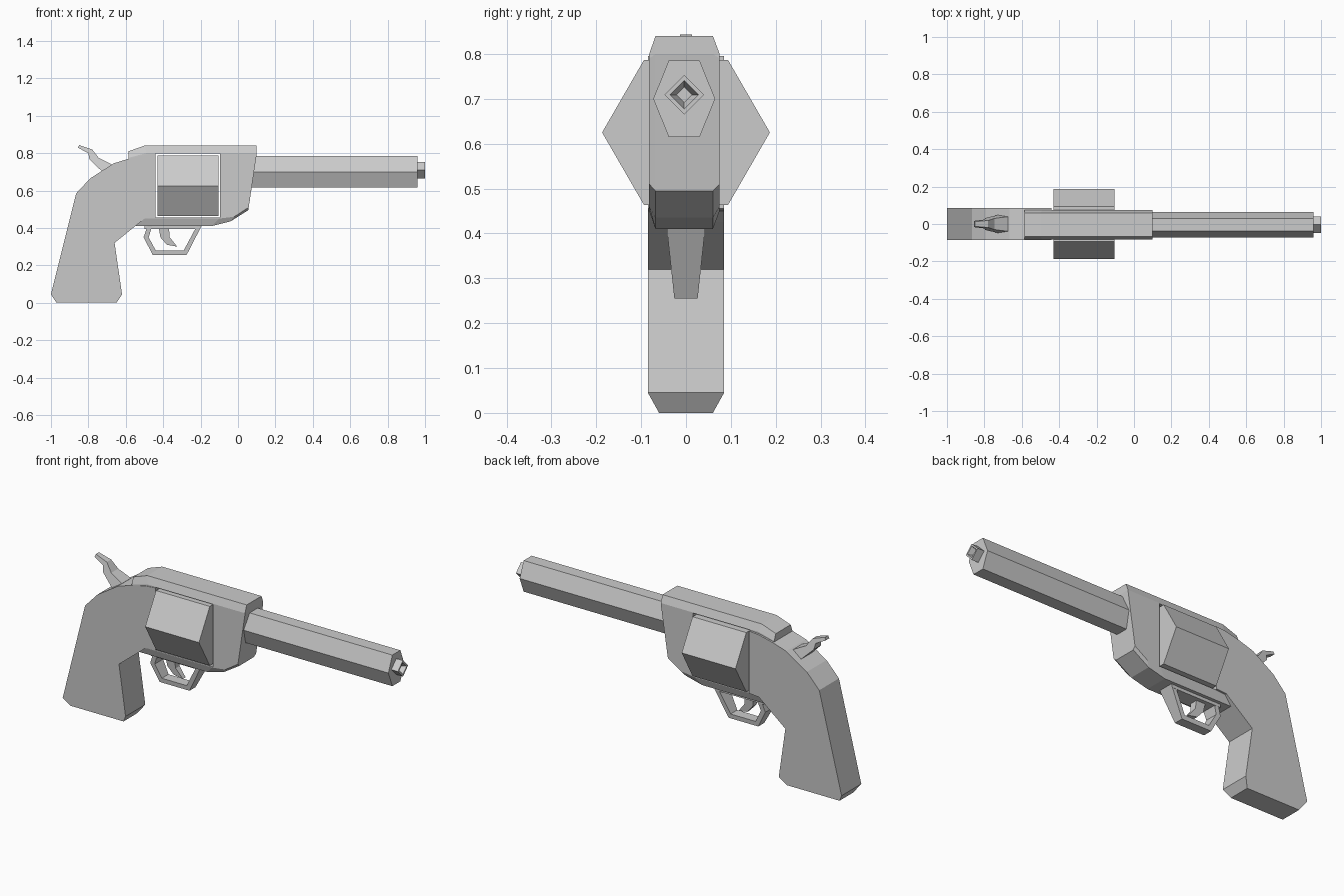
import bpy, bmesh
from math import cos, sin, pi

if "Cube" in bpy.data.objects:
    bpy.data.objects.remove(bpy.data.objects["Cube"])


def loft(name, rings):
    """Skin equal-sized rings of 3D points and cap both ends."""
    bm = bmesh.new()
    vs = [[bm.verts.new(p) for p in r] for r in rings]
    n = len(rings[0])
    for a, b in zip(vs, vs[1:]):
        for i in range(n):
            j = (i + 1) % n
            bm.faces.new((a[i], a[j], b[j], b[i]))
    bm.faces.new(vs[0][::-1])
    bm.faces.new(vs[-1])
    bmesh.ops.recalc_face_normals(bm, faces=bm.faces)
    me = bpy.data.meshes.new(name)
    bm.to_mesh(me)
    bm.free()
    ob = bpy.data.objects.new(name, me)
    bpy.context.collection.objects.link(ob)
    return ob


def plate(name, profile, width):
    """Side profile (x, z) given a half width that may depend on z."""
    return loft(name, [[(x, s * width(z), z) for x, z in profile] for s in (-1, 1)])


def ring(x, n, ry, rz, y, z):
    """Polygon facing along x, with a corner on each side."""
    return [(x, y + ry * cos(2 * pi * i / n), z + rz * sin(2 * pi * i / n)) for i in range(n)]


# grip, running up to the rear of the cylinder window, chamfered at the butt
grip = [(-0.97, 0), (-0.65, 0), (-0.62, 0.045), (-0.66, 0.32), (-0.53, 0.425),
        (-0.5, 0.45), (-0.44, 0.455), (-0.44, 0.795), (-0.5, 0.79), (-0.585, 0.77),
        (-0.665, 0.745), (-0.79, 0.665), (-0.865, 0.585), (-1.0, 0.045)]
plate("grip", grip, lambda z: 0.06 if z < 0.01 else 0.085)

# frame with bevelled top strap and underside
outer = [(-0.585, 0.76), (-0.585, 0.81), (-0.5, 0.84), (0.10, 0.84), (0.10, 0.80),
         (0.055, 0.495), (-0.04, 0.435), (-0.14, 0.41), (-0.55, 0.41)]
inner = [(-0.585, 0.76), (-0.585, 0.775), (-0.49, 0.80), (0.10, 0.80), (0.099, 0.79),
         (0.057, 0.51), (-0.02, 0.46), (-0.10, 0.45), (-0.53, 0.45)]
frame = loft("frame", [[(x, y, z) for x, z in pts] for y, pts in
                       ((-0.082, inner), (-0.068, outer), (0.060, outer), (0.075, inner))])

# cylinder window cut through the frame
cutter = plate("window_cutter", [(-0.44, 0.455), (-0.095, 0.455), (-0.095, 0.797), (-0.44, 0.797)],
               lambda z: 0.3)
mod = frame.modifiers.new("window", "BOOLEAN")
mod.operation, mod.solver, mod.object = "DIFFERENCE", "EXACT", cutter
bpy.context.view_layer.objects.active = frame
bpy.ops.object.modifier_apply(modifier=mod.name)
bpy.data.objects.remove(cutter)

# six-sided cylinder
loft("cylinder", [ring(x, 6, 0.187, 0.187, 0, 0.625) for x in (-0.43, -0.105)])

# six-sided barrel and hollow diamond muzzle
loft("barrel", [ring(x, 6, 0.069, 0.098, -0.004, 0.70) for x in (0.04, 0.96)])
loft("muzzle", [ring(x, 4, r, r, -0.004, 0.709) for x, r in
                ((0.95, 0.044), (1.0, 0.044), (1.0, 0.032), (0.965, 0.017))])

# trigger guard, narrowing downwards
guard = [(-0.48, 0.42), (-0.505, 0.35), (-0.455, 0.255), (-0.275, 0.255), (-0.19, 0.42),
         (-0.215, 0.42), (-0.29, 0.28), (-0.44, 0.28), (-0.478, 0.35), (-0.455, 0.42)]
plate("trigger_guard", guard, lambda z: 0.026 + 0.107 * (z - 0.255))
plate("guard_plate", [(-0.5, 0.393), (-0.205, 0.393), (-0.195, 0.42), (-0.5, 0.42)], lambda z: 0.042)

# trigger
trigger = [(-0.425, 0.41), (-0.415, 0.35), (-0.38, 0.31), (-0.325, 0.30), (-0.365, 0.35), (-0.37, 0.41)]
plate("trigger", trigger, lambda z: 0.012 + 0.1 * (z - 0.30))

# hammer, narrowing to the thumb spur
hammer = [(-0.85, 0.843), (-0.78, 0.82), (-0.745, 0.775), (-0.67, 0.737), (-0.66, 0.70),
          (-0.725, 0.70), (-0.795, 0.768), (-0.80, 0.80), (-0.855, 0.828)]
plate("hammer", hammer, lambda z: 0.013 + 0.25 * (0.843 - z))
